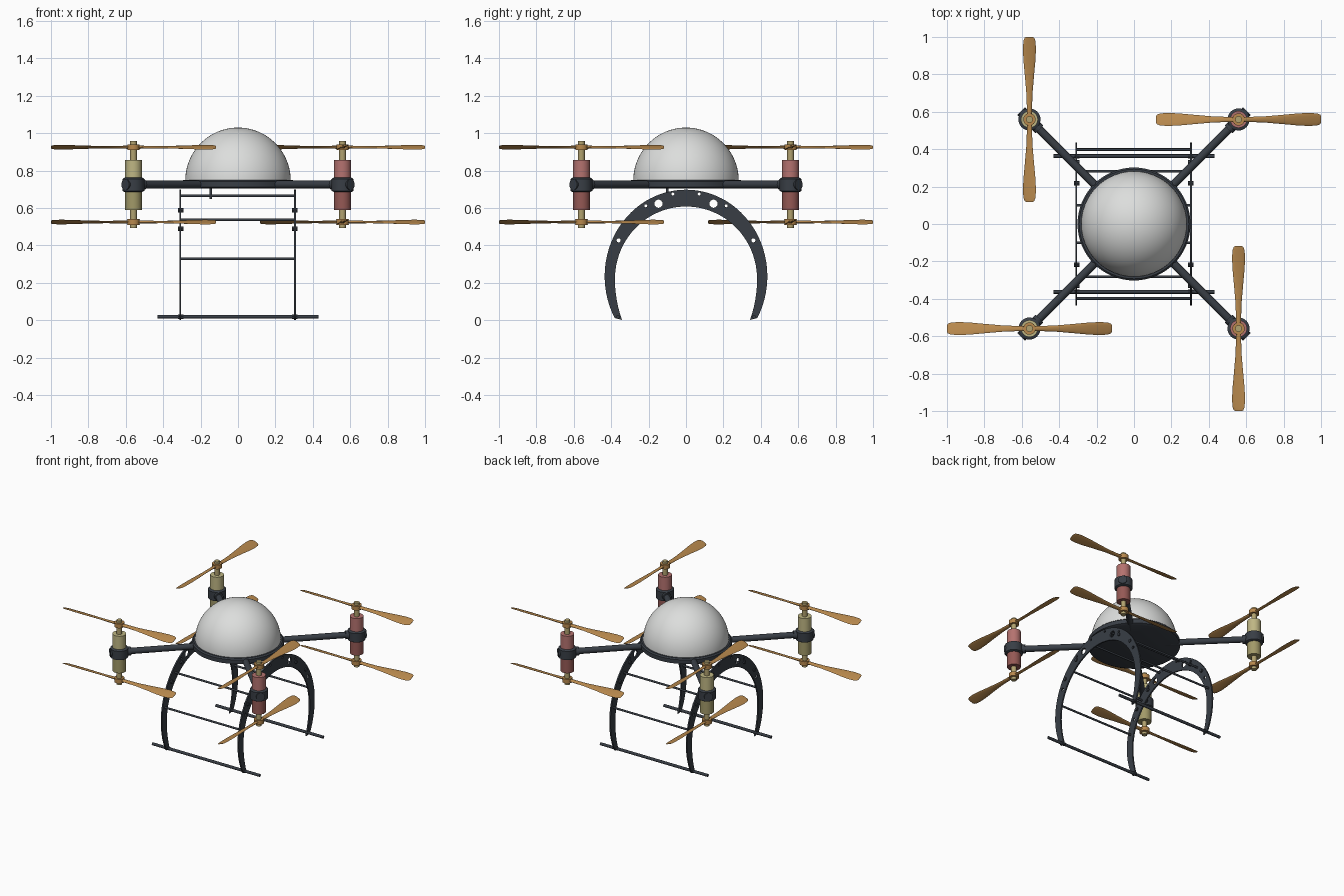
import bpy, bmesh, math
from mathutils import Vector, Matrix

if "Cube" in bpy.data.objects:
    bpy.data.objects.remove(bpy.data.objects["Cube"])


def material(name, *rgb):
    m = bpy.data.materials.new(name)
    m.diffuse_color = (*rgb, 1)
    m.use_nodes = True
    m.node_tree.nodes["Principled BSDF"].inputs["Base Color"].default_value = m.diffuse_color
    return m


WHITE = material("shell_white", 0.72, 0.73, 0.72)
DARK = material("frame_charcoal", 0.04, 0.048, 0.06)
WOOD = material("propeller_wood", 0.48, 0.25, 0.075)
SHAFT = material("shaft_brass", 0.44, 0.36, 0.16)
YELLOW = material("motor_yellow", 0.52, 0.47, 0.23)
OLIVE = material("motor_olive", 0.36, 0.32, 0.14)
RED = material("motor_red", 0.46, 0.17, 0.16)
MAROON = material("motor_maroon", 0.30, 0.10, 0.09)


def finish(ob, mat, angle=40):
    ob.data.materials.clear()
    ob.data.materials.append(mat)
    bpy.ops.object.select_all(action='DESELECT')
    ob.select_set(True)
    bpy.context.view_layer.objects.active = ob
    bpy.ops.object.shade_smooth_by_angle(angle=math.radians(angle))
    return ob


def from_bmesh(name, bm, mat):
    bmesh.ops.remove_doubles(bm, verts=bm.verts, dist=1e-5)
    bmesh.ops.recalc_face_normals(bm, faces=bm.faces)
    me = bpy.data.meshes.new(name)
    bm.to_mesh(me)
    bm.free()
    ob = bpy.data.objects.new(name, me)
    bpy.context.collection.objects.link(ob)
    return finish(ob, mat)


def lathe(name, profile, mat, loc=(0, 0, 0), n=32):
    """Spin (radius, z) points about the z axis."""
    bm = bmesh.new()
    vs = [bm.verts.new((r, 0, z)) for r, z in profile]
    es = [bm.edges.new(p) for p in zip(vs, vs[1:])]
    bmesh.ops.spin(bm, geom=vs + es, cent=(0, 0, 0), axis=(0, 0, 1),
                   angle=math.tau, steps=n, use_duplicate=False)
    ob = from_bmesh(name, bm, mat)
    ob.location = loc
    return ob


def rod(name, a, b, r, mat, n=16):
    a, b = Vector(a), Vector(b)
    bm = bmesh.new()
    bmesh.ops.create_cone(bm, cap_ends=True, segments=n, radius1=r, radius2=r,
                          depth=(b - a).length)
    q = (b - a).to_track_quat('Z', 'Y').to_matrix().to_4x4()
    bm.transform(Matrix.Translation((a + b) / 2) @ q)
    return from_bmesh(name, bm, mat)


# Dome shell and the round body plate below it
arc = [(0.282 * math.cos(i * math.pi / 40), 0.746 + 0.284 * math.sin(i * math.pi / 40))
       for i in range(20)]
lathe("dome_shell", [(0, 0.746)] + arc + [(0, 1.03)], WHITE, n=64)
lathe("body_plate", [(0, 0.705), (0.285, 0.705), (0.302, 0.713), (0.302, 0.742),
                     (0.293, 0.75), (0, 0.75)], DARK, n=64)


# Two-bladed twisted propeller, shared by all eight positions
def propeller_mesh():
    bm = bmesh.new()
    # distance from hub, chord, thickness, pitch in degrees
    stations = [(0.0, 0.030, 0.018, 8), (0.06, 0.028, 0.015, 12), (0.14, 0.034, 0.010, 14),
                (0.24, 0.052, 0.008, 16), (0.32, 0.068, 0.007, 18), (0.38, 0.074, 0.006, 20),
                (0.42, 0.068, 0.005, 20), (0.437, 0.054, 0.004, 20), (0.441, 0.036, 0.003, 20)]
    for flip in (0, math.pi):
        rings = []
        for d, chord, thick, pitch in stations:
            ring = []
            for k in range(12):
                t = math.tau * k / 12
                p = Vector((d, chord / 2 * math.cos(t), thick / 2 * math.sin(t)))
                p = Matrix.Rotation(math.radians(pitch), 3, 'X') @ p
                ring.append(bm.verts.new(Matrix.Rotation(flip, 3, 'Z') @ p))
            rings.append(ring)
        for a, b in zip(rings, rings[1:]):
            for k in range(12):
                bm.faces.new((a[k], a[(k + 1) % 12], b[(k + 1) % 12], b[k]))
        bm.faces.new(rings[-1])
    bmesh.ops.recalc_face_normals(bm, faces=bm.faces)
    bmesh.ops.create_cone(bm, cap_ends=True, segments=24, radius1=0.033, radius2=0.033,
                          depth=0.03)
    me = bpy.data.meshes.new("propeller")
    bm.to_mesh(me)
    bm.free()
    return me


PROP = propeller_mesh()
C = 0.559
for sx, sy, tag in ((-1, -1, "front_left"), (1, -1, "front_right"),
                    (1, 1, "back_right"), (-1, 1, "back_left")):
    d = Vector((sx, sy, 0)).normalized()
    at = lambda r: d * r + Vector((0, 0, 0.725))
    x, y = C * sx, C * sy
    # Arm tube and its clamp
    rod("arm_" + tag, at(0.2), at(0.76), 0.021, DARK, 20)
    rod("arm_clamp_" + tag, at(0.715), at(0.853), 0.029, DARK, 20)
    # Motor collar, upper and lower motors, shaft
    lathe("collar_" + tag, [(0, 0.686), (0.048, 0.686), (0.059, 0.692), (0.059, 0.755),
                            (0.048, 0.762), (0, 0.762)], DARK, (x, y, 0))
    up, low = (YELLOW, OLIVE) if sx < 0 else (RED, MAROON)
    rod("upper_motor_" + tag, (x, y, 0.75), (x, y, 0.858), 0.045, up, 32)
    rod("lower_motor_" + tag, (x, y, 0.59), (x, y, 0.70), 0.045, low, 32)
    rod("shaft_" + tag, (x, y, 0.492), (x, y, 0.957), 0.018, SHAFT, 20)
    for level, z in (("upper", 0.925), ("lower", 0.525)):
        ob = bpy.data.objects.new(f"{level}_propeller_{tag}", PROP)
        bpy.context.collection.objects.link(ob)
        ob.location = (x, y, z)
        ob.rotation_euler.z = (0 if sx * sy > 0 else math.pi / 2) + (math.pi if sx < 0 else 0)
        finish(ob, WOOD)


# Horseshoe landing legs: flat curve with holes, extruded
def leg(name, x):
    cu = bpy.data.curves.new(name, 'CURVE')
    cu.dimensions, cu.fill_mode, cu.extrude = '2D', 'BOTH', 0.005

    def loop(pts):
        s = cu.splines.new('POLY')
        s.points.add(len(pts) - 1)
        for p, (u, v) in zip(s.points, pts):
            p.co = (u, v, 0, 1)
        s.use_cyclic_u = True

    def arch(a, zc, top, bottom, end_z):
        t0 = math.asin((end_z - zc) / bottom)
        ts = [t0 + (math.pi - 2 * t0) * i / 56 for i in range(57)]
        return [(a * math.cos(t), zc + (top if math.sin(t) > 0 else bottom) * math.sin(t))
                for t in ts]

    loop(arch(0.435, 0.235, 0.463, 0.463, 0.012) + arch(0.38, 0.22, 0.388, 0.5, 0.002)[::-1])
    for hy, hz, r in ((0.147, 0.623, 0.022), (0.36, 0.427, 0.011),
                      (0.07, 0.675, 0.008), (0.215, 0.612, 0.008)):
        for s in (-1, 1):
            loop([(s * hy + r * math.cos(k * math.tau / 16), hz + r * math.sin(k * math.tau / 16))
                  for k in range(16)])
    ob = bpy.data.objects.new(name, cu)
    bpy.context.collection.objects.link(ob)
    ob.matrix_world = Matrix(((0, 0, 1, x), (1, 0, 0, 0), (0, 1, 0, 0), (0, 0, 0, 1)))
    bpy.ops.object.select_all(action='DESELECT')
    ob.select_set(True)
    bpy.context.view_layer.objects.active = ob
    bpy.ops.object.convert(target='MESH')
    finish(bpy.context.object, DARK)


leg("left_leg", -0.309)
leg("right_leg", 0.305)

# Cross rods, ground skids and bolts
for s, side in ((-1, "front"), (1, "back")):
    rod(side + "_skid", (-0.43, s * 0.363, 0.019), (0.43, s * 0.363, 0.019), 0.010, DARK)
    for i, (y, z) in enumerate(((0.398, 0.328), (0.282, 0.537), (0.1, 0.665))):
        rod(f"{side}_cross_rod_{i}", (-0.312, s * y, z), (0.308, s * y, z), 0.007, DARK)
    for x in (-0.307, 0.303):
        for y, z in ((0.217, 0.587), (0.33, 0.49), (0.363, 0.019)):
            rod(side + "_leg_bolt", (x - 0.015, s * y, z), (x + 0.015, s * y, z), 0.012, DARK, 8)
# Small clamp under the plate
rod("under_clamp", (-0.145, -0.1, 0.648), (-0.145, -0.1, 0.706), 0.007, DARK)
